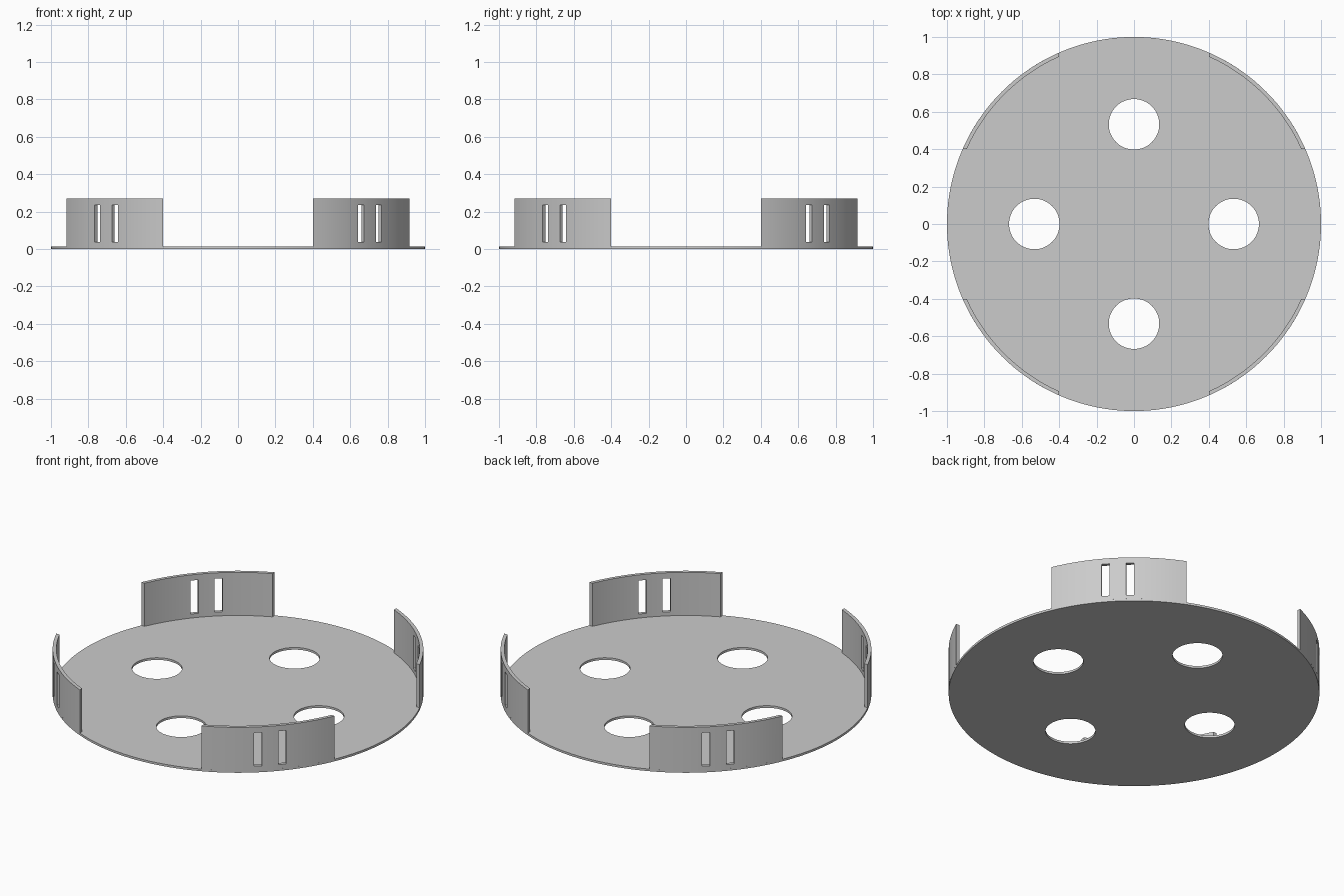
import bpy, bmesh
from math import sin, cos, pi, sqrt, radians
from mathutils import Matrix

if "Cube" in bpy.data.objects:
    bpy.data.objects.remove(bpy.data.objects["Cube"])

PLATE = 0.013              # base plate thickness
R_OUT, R_IN = 1.0, 0.98    # wall radii
TOP = 0.27                 # wall height
CUT = 0.4                  # walls end on planes x = CUT and y = CUT
SLOT_IN, SLOT_OUT = 0.045, 0.088
SLOT_LOW, SLOT_HIGH = 0.037, 0.236

grey = bpy.data.materials.new("grey")
grey.use_nodes = True
colour = (0.6, 0.6, 0.6, 1)
grey.diffuse_color = colour
grey.node_tree.nodes["Principled BSDF"].inputs["Base Color"].default_value = colour


def finish(bm, name):
    bmesh.ops.recalc_face_normals(bm, faces=bm.faces[:])
    mesh = bpy.data.meshes.new(name)
    bm.to_mesh(mesh)
    bm.free()
    mesh.materials.append(grey)
    obj = bpy.data.objects.new(name, mesh)
    bpy.context.collection.objects.link(obj)
    bpy.ops.object.select_all(action='DESELECT')
    obj.select_set(True)
    bpy.context.view_layer.objects.active = obj
    bpy.ops.object.shade_smooth_by_angle(angle=radians(30))
    return obj


def ring(bm, cx, cy, r, n):
    vs = [bm.verts.new((cx + r * cos(2 * pi * i / n), cy + r * sin(2 * pi * i / n), 0))
          for i in range(n)]
    return [bm.edges.new((vs[i], vs[(i + 1) % n])) for i in range(n)]


# Base plate with four round holes
bm = bmesh.new()
edges = ring(bm, 0, 0, R_OUT, 160)
for k in range(4):
    a = k * pi / 2
    edges += ring(bm, 0.533 * cos(a), 0.533 * sin(a), 0.135, 64)
bmesh.ops.triangle_fill(bm, edges=edges, use_beauty=True)
ext = bmesh.ops.extrude_face_region(bm, geom=bm.faces[:], use_keep_orig=True)
bmesh.ops.translate(bm, vec=(0, 0, PLATE),
                    verts=[g for g in ext["geom"] if isinstance(g, bmesh.types.BMVert)])
finish(bm, "base_plate")


def wall_end(r):
    """Sideways reach of a wall whose middle lies on the diagonal."""
    return (sqrt(r * r - CUT * CUT) - CUT) / sqrt(2)


def slotted_wall(name, angle):
    bm = bmesh.new()
    end = wall_end(R_OUT)
    half = [0, SLOT_IN / 2, SLOT_IN, SLOT_OUT]
    half += [SLOT_OUT + (end - 0.03 - SLOT_OUT) * i / 6 for i in range(1, 7)] + [end]
    cols = [-t for t in reversed(half[1:])] + half
    rows = [PLATE, SLOT_LOW, SLOT_HIGH, TOP]
    grid = [[bm.verts.new((t, sqrt(R_OUT ** 2 - t * t), z)) for z in rows] for t in cols]
    # Outer skin, leaving the two slots open
    for i in range(len(cols) - 1):
        mid = abs(cols[i] + cols[i + 1]) / 2
        for j in range(len(rows) - 1):
            if j == 1 and SLOT_IN < mid < SLOT_OUT:
                continue
            bm.faces.new((grid[i][j], grid[i + 1][j], grid[i + 1][j + 1], grid[i][j + 1]))
    # Inner skin, with the ends kept on the cut planes
    ext = bmesh.ops.extrude_face_region(bm, geom=bm.faces[:], use_keep_orig=True)
    for v in ext["geom"]:
        if isinstance(v, bmesh.types.BMVert):
            if abs(v.co.x) > end - 0.001:
                v.co.x *= wall_end(R_IN) / end
            v.co.y = sqrt(R_IN ** 2 - v.co.x ** 2)
    bm.transform(Matrix.Rotation(angle, 4, 'Z'))
    finish(bm, name)


# Four curved walls on the diagonals
for k, name in enumerate(("back_right", "front_right", "front_left", "back_left")):
    slotted_wall(name + "_wall", pi / 4 + k * pi / 2)
